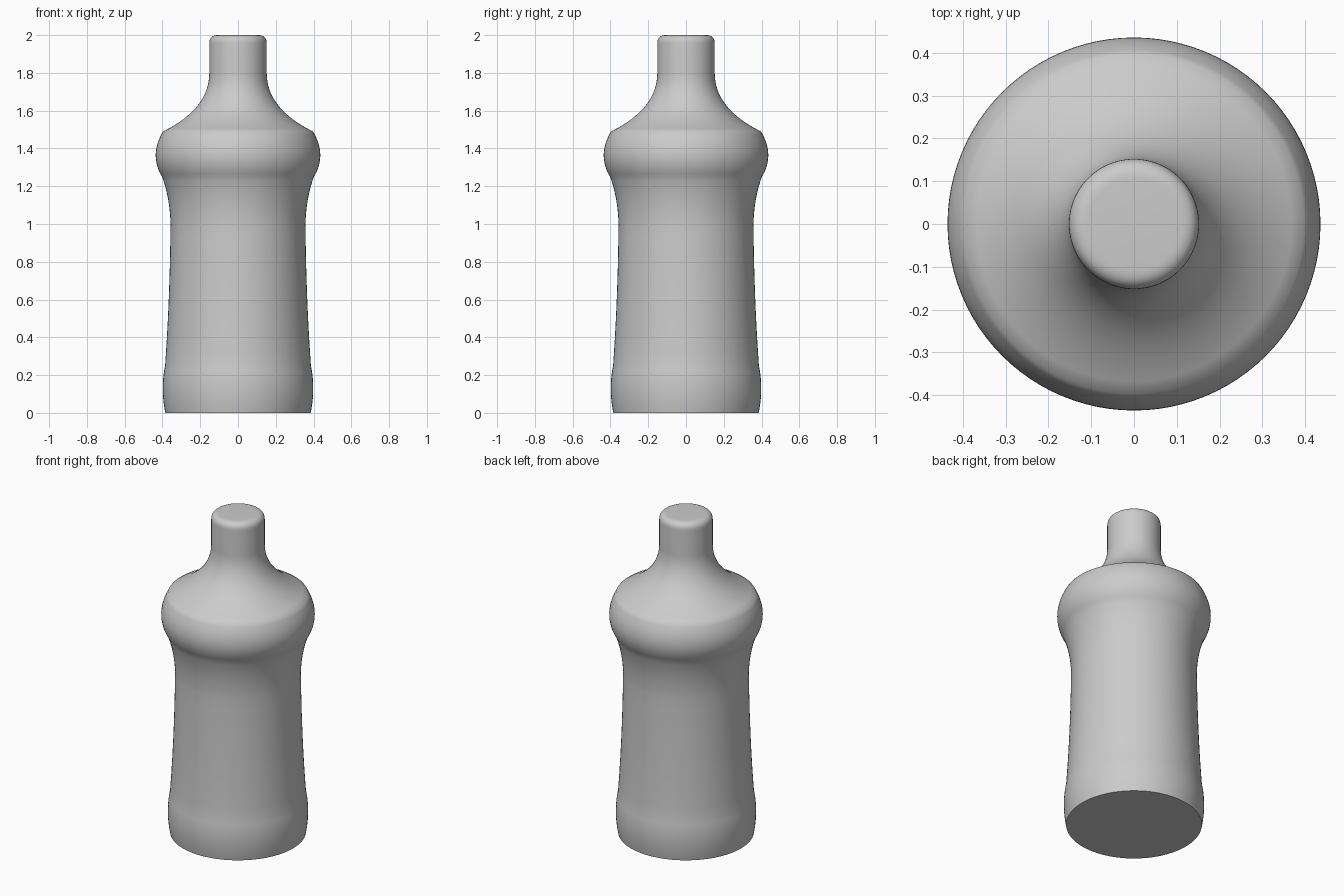
import bpy
import bmesh
import math
from mathutils import Vector

cube = bpy.data.objects.get("Cube")
if cube:
    bpy.data.objects.remove(cube, do_unlink=True)

SIDES = 96

plastic = bpy.data.materials.new("light grey plastic")
grey = (0.6, 0.6, 0.6, 1)
plastic.use_nodes = True
plastic.diffuse_color = grey
plastic.node_tree.nodes["Principled BSDF"].inputs["Base Color"].default_value = grey


def curve(start, control, end, steps=10):
    """Points of a quadratic curve, without its end point."""
    a, b, c = Vector(start), Vector(control), Vector(end)
    ts = [i / steps for i in range(steps)]
    return [a * (1 - t) ** 2 + b * (2 * t * (1 - t)) + c * t * t for t in ts]


def lathe(name, profile):
    """Turn a profile of (radius, height) points about the z axis."""
    bm = bmesh.new()
    rings = []
    for r, z in profile:
        angles = [2 * math.pi * i / SIDES for i in range(SIDES)]
        rings.append([bm.verts.new((r * math.cos(a), r * math.sin(a), z)) for a in angles])
    for low, high in zip(rings, rings[1:]):
        for i in range(SIDES):
            j = (i + 1) % SIDES
            bm.faces.new((low[i], low[j], high[j], high[i]))
    bm.faces.new(rings[0][::-1])
    bm.faces.new(rings[-1])
    mesh = bpy.data.meshes.new(name)
    bm.to_mesh(mesh)
    bm.free()
    mesh.materials.append(plastic)
    obj = bpy.data.objects.new(name, mesh)
    bpy.context.collection.objects.link(obj)
    bpy.ops.object.select_all(action="DESELECT")
    obj.select_set(True)
    bpy.context.view_layer.objects.active = obj
    bpy.ops.object.shade_smooth_by_angle(angle=math.radians(35))
    return obj


# Base bulge, waist, flare, shoulder band, concave shoulder, neck and rounded lip
base, waist_low, waist_top = (0.385, 0), (0.386, 0.25), (0.357, 1.0)
band_low, band_top, neck = (0.402, 1.25), (0.397, 1.49), (0.152, 1.8)
lip, rim = (0.152, 1.955), (0.107, 2.0)

profile = curve(base, (0.411, 0.13), waist_low)
profile += curve(waist_low, (0.361, 0.6), waist_top)
profile += curve(waist_top, (0.361, 1.14), band_low)
profile += curve(band_low, (0.472, 1.365), band_top, 14)
profile += curve(band_top, (0.152, 1.61), neck, 16)
profile += [Vector(neck)]
profile += curve(lip, (0.152, 2.0), rim, 8)
profile += [Vector(rim)]
lathe("bottle", profile)
